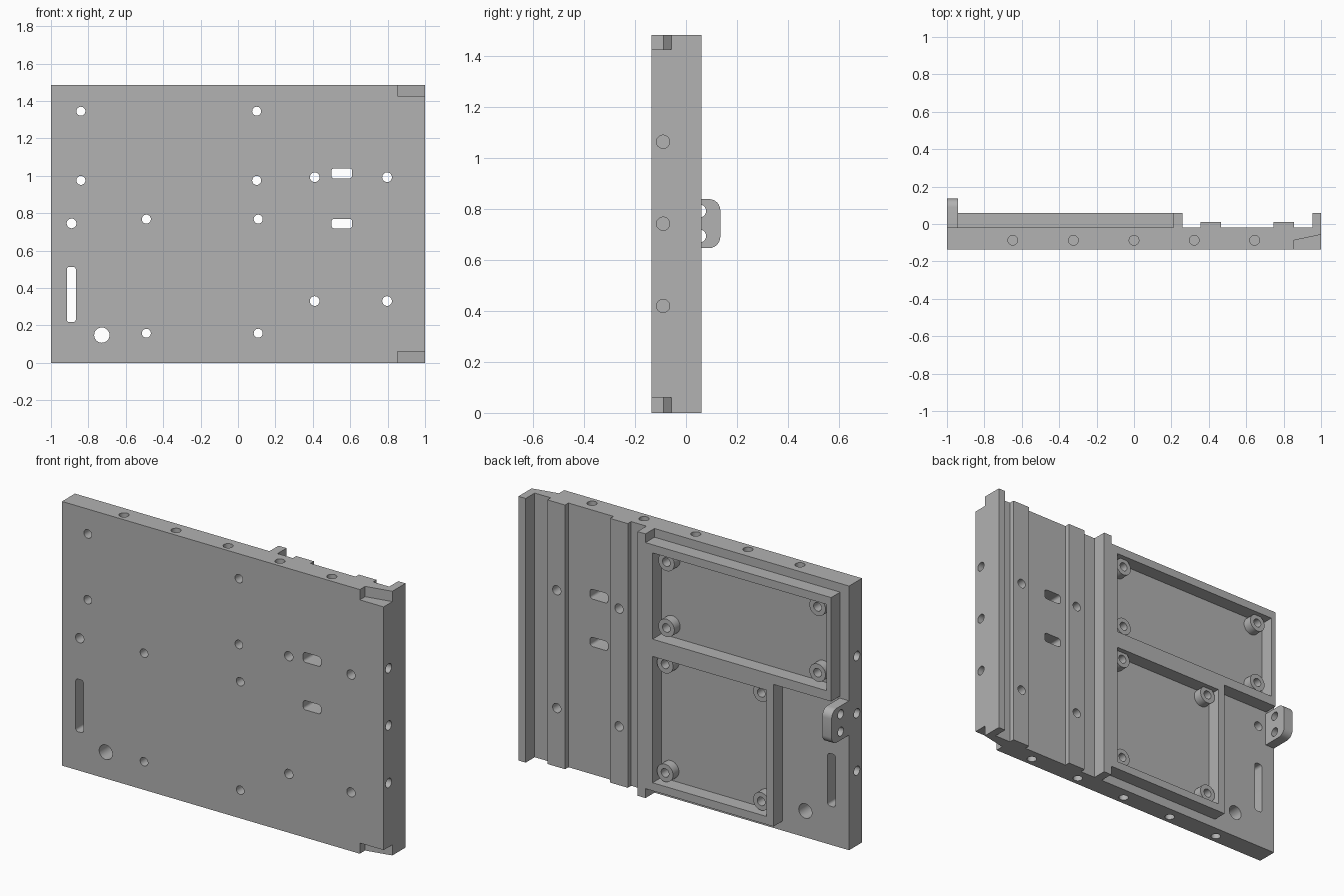
import bpy
import math
from mathutils import Vector

if "Cube" in bpy.data.objects:
    bpy.data.objects.remove(bpy.data.objects["Cube"], do_unlink=True)

grey = bpy.data.materials.new("machined_grey")
grey.use_nodes = True
shade = (0.445, 0.445, 0.445, 1)
grey.diffuse_color = shade
grey.node_tree.nodes["Principled BSDF"].inputs["Base Color"].default_value = shade

BACK, FRONT, TOP = -0.02, -0.135, 1.485


def prism(name, outline, axis, lo, hi):
    """Extrude a 2D outline along an axis; the outline uses the other two axes in order."""
    def place(p, t):
        c = list(p)
        c.insert("xyz".index(axis), t)
        return Vector(c)
    n = len(outline)
    verts = [place(p, t) for t in (lo, hi) for p in outline]
    faces = [list(range(n))[::-1], list(range(n, 2 * n))]
    faces += [[i, (i + 1) % n, n + (i + 1) % n, n + i] for i in range(n)]
    area = sum(outline[i][0] * outline[(i + 1) % n][1] - outline[(i + 1) % n][0] * outline[i][1]
               for i in range(n))
    if (area < 0) != (axis == "y"):
        faces = [f[::-1] for f in faces]
    mesh = bpy.data.meshes.new(name)
    mesh.from_pydata(verts, [], faces)
    mesh.materials.append(grey)
    obj = bpy.data.objects.new(name, mesh)
    bpy.context.collection.objects.link(obj)
    return obj


def circle(a, b, r, n=32):
    return [(a + r * math.cos(2 * math.pi * i / n), b + r * math.sin(2 * math.pi * i / n))
            for i in range(n)]


def rounded(a0, a1, b0, b1, r, n=6):
    """Rounded rectangle outline."""
    pts = []
    for k, (a, b) in enumerate([(a1 - r, b1 - r), (a0 + r, b1 - r), (a0 + r, b0 + r), (a1 - r, b0 + r)]):
        for i in range(n + 1):
            t = math.pi / 2 * (k + i / n)
            pts.append((a + r * math.cos(t), b + r * math.sin(t)))
    return pts


def rect(a0, a1, b0, b1):
    return [(a0, b0), (a1, b0), (a1, b1), (a0, b1)]


def combine(body, tools, operation):
    """Apply a boolean with each tool, then discard the tools."""
    for tool in tools:
        mod = body.modifiers.new(operation.lower(), "BOOLEAN")
        mod.operation, mod.solver, mod.object = operation, "EXACT", tool
        tool.hide_render = True
    graph = bpy.context.evaluated_depsgraph_get()
    mesh = bpy.data.meshes.new_from_object(body.evaluated_get(graph))
    body.modifiers.clear()
    body.data = mesh
    for tool in tools:
        bpy.data.objects.remove(tool, do_unlink=True)


# Plate with its vertical rails, as one cross-section
section = [(-1, FRONT), (1, FRONT), (1, 0.06)]
for right, left, height, end in [(0.955, 0.855, 0.06, 0.01), (0.745, 0.465, 0.01, 0.01),
                                 (0.355, 0.26, 0.01, 0.06)]:
    section += [(right, height), (right, BACK), (left, BACK), (left, end)]
section += [(0.21, 0.06), (0.21, BACK), (-1, BACK)]
plate = prism("mounting_plate", section, "z", 0, TOP)

# Raised frames
combine(plate, [
    prism("upper_frame", rect(-0.945, 0.235, 0.852, 1.436), "y", -0.06, 0.06),
    prism("lower_frame", rect(-0.586, 0.235, 0.053, 0.87), "y", -0.06, 0.06),
], "UNION")

# Frame pockets
combine(plate, [
    prism("upper_pocket", rect(-0.915, 0.166, 0.905, 1.39), "y", BACK, 0.2),
    prism("lower_pocket", rect(-0.542, 0.166, 0.098, 0.808), "y", BACK, 0.2),
], "DIFFERENCE")

# Standoffs in the pocket corners, and the rounded side lug
standoffs = [(x, z) for x in (-0.84, 0.1) for z in (0.975, 1.345)]
standoffs += [(x, z) for x in (-0.49, 0.108) for z in (0.158, 0.768)]
added = [prism("standoff", circle(x, z, 0.05), "y", -0.06, 0.032) for x, z in standoffs]
added.append(prism("side_lug", rounded(-0.08, 0.135, 0.647, 0.84, 0.045), "x", -1, -0.942))
combine(plate, added, "UNION")

# Through holes and slots
holes = [(x, z, 0.024) for x, z in standoffs]
holes += [(x, z, 0.026) for x in (0.41, 0.797) for z in (0.33, 0.992)]
holes += [(-0.89, 0.745, 0.026), (-0.728, 0.148, 0.041)]
cuts = [prism("hole", circle(x, z, r), "y", -0.3, 0.3) for x, z, r in holes]
for bounds in [(0.5, 0.61, 0.985, 1.04), (0.5, 0.61, 0.718, 0.77), (-0.915, -0.867, 0.217, 0.513)]:
    cuts.append(prism("slot", rounded(*bounds, 0.015), "y", -0.3, 0.3))

# Lug holes
for z in (0.695, 0.793):
    cuts.append(prism("lug_hole", circle(0.054, z, 0.025), "x", -1.1, -0.9))

# Blind holes around the edges
DEPTH = 0.08
for x in (-0.648, -0.324, 0, 0.322, 0.645):
    for lo, hi in ((-0.1, DEPTH), (TOP - DEPTH, TOP + 0.1)):
        cuts.append(prism("edge_hole", circle(x, -0.087, 0.026), "z", lo, hi))
for z in (0.42, 0.743, 1.065):
    for lo, hi in ((-1.1, DEPTH - 1), (1 - DEPTH, 1.1)):
        cuts.append(prism("edge_hole", circle(-0.09, z, 0.026), "x", lo, hi))

# Sloped corner notches at the front
notch = [(0.852, -0.2), (1.05, -0.2), (1.05, -0.047), (1, -0.057), (0.852, -0.088)]
for lo, hi in ((-0.1, 0.06), (TOP - 0.058, TOP + 0.1)):
    cuts.append(prism("corner_notch", notch, "z", lo, hi))
combine(plate, cuts, "DIFFERENCE")

# Smooth the round walls and keep the edges crisp
bpy.ops.object.select_all(action="DESELECT")
plate.select_set(True)
bpy.context.view_layer.objects.active = plate
bpy.ops.object.shade_smooth_by_angle(angle=math.radians(30))
